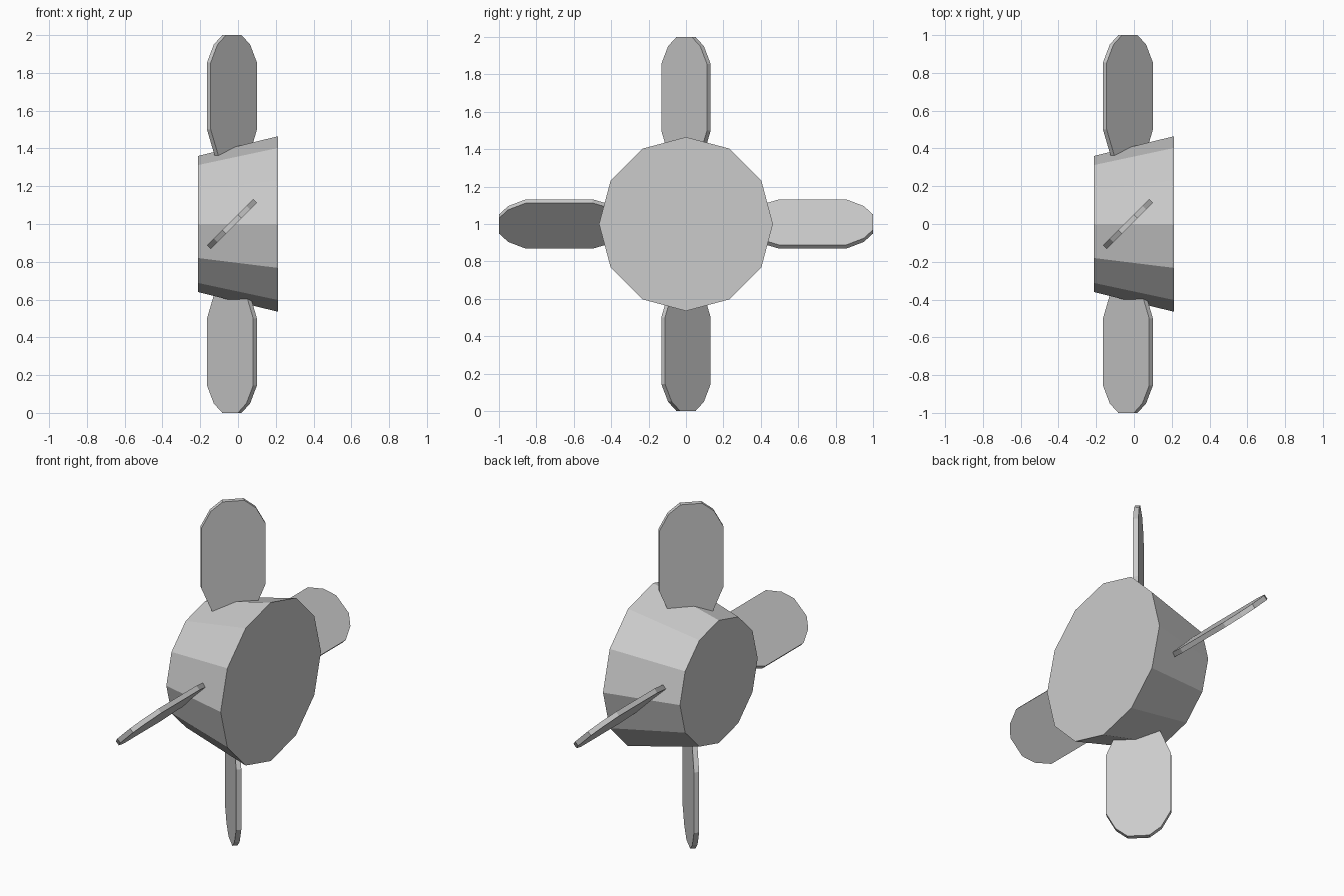
import bpy, bmesh
from math import radians
from mathutils import Matrix, Vector

cube = bpy.data.objects.get("Cube")
if cube:
    bpy.data.objects.remove(cube)

CENTRE = Matrix.Translation((0, 0, 1))

grey = bpy.data.materials.new("light grey")
grey.use_nodes = True
colour = (0.6, 0.6, 0.6, 1)
grey.diffuse_color = colour
grey.node_tree.nodes["Principled BSDF"].inputs["Base Color"].default_value = colour


def add_object(name, bm, matrix):
    bmesh.ops.recalc_face_normals(bm, faces=bm.faces)
    bm.transform(matrix)
    mesh = bpy.data.meshes.new(name)
    bm.to_mesh(mesh)
    bm.free()
    mesh.materials.append(grey)
    obj = bpy.data.objects.new(name, mesh)
    bpy.context.collection.objects.link(obj)


# Twelve-sided tapered hub lying along x, wide end at +x
bm = bmesh.new()
bmesh.ops.create_cone(bm, cap_ends=True, segments=12,
                      radius1=0.36, radius2=0.465, depth=0.426)
add_object("hub", bm, CENTRE @ Matrix.Rotation(radians(90), 4, "Y"))

# Blade outline as (half width, distance from the hub axis)
OUTLINE = [(0.09, 0.3), (0.173, 0.5), (0.173, 0.855), (0.122, 0.95), (0.058, 1.0)]
THICKNESS = 0.028
SHIFT = Matrix.Translation((-0.032, 0, 0))
PITCH = Matrix.Rotation(radians(45), 4, "Z")


def add_blade(name, turn):
    bm = bmesh.new()
    points = OUTLINE + [(-w, r) for w, r in reversed(OUTLINE)]
    face = bm.faces.new([bm.verts.new((w, -THICKNESS / 2, r)) for w, r in points])
    extruded = bmesh.ops.extrude_face_region(bm, geom=[face])["geom"]
    verts = [v for v in extruded if isinstance(v, bmesh.types.BMVert)]
    bmesh.ops.translate(bm, verts=verts, vec=Vector((0, THICKNESS, 0)))
    add_object(name, bm, CENTRE @ Matrix.Rotation(radians(turn), 4, "X") @ SHIFT @ PITCH)


# Four pitched blades around the hub
for i, side in enumerate(("top", "front", "bottom", "back")):
    add_blade(side + "_blade", 90 * i)
